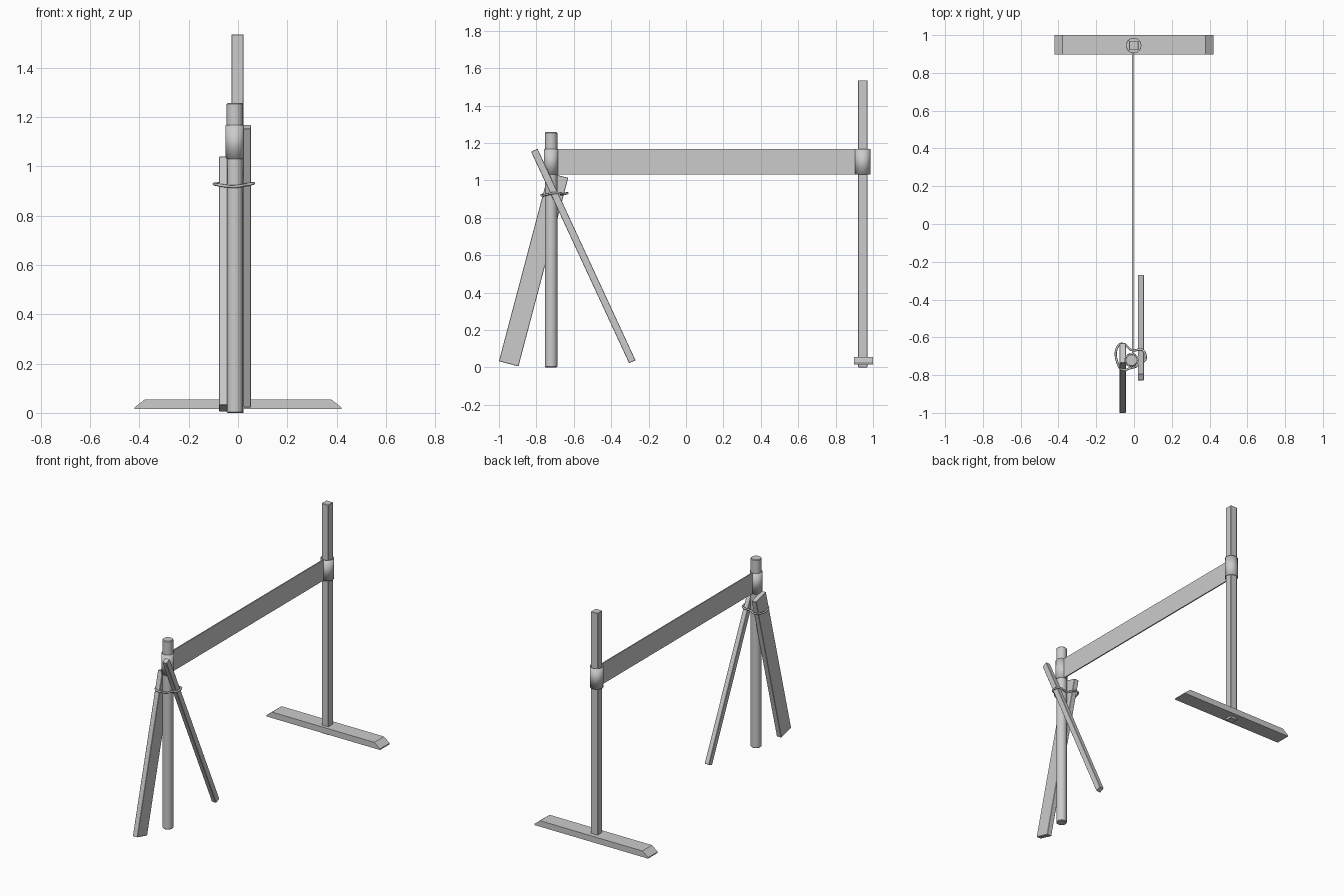
import bpy, bmesh, math
from mathutils import Vector, Matrix

if "Cube" in bpy.data.objects:
    bpy.data.objects.remove(bpy.data.objects["Cube"])


def finish(bm, name, smooth=False):
    bmesh.ops.recalc_face_normals(bm, faces=bm.faces)
    me = bpy.data.meshes.new(name)
    bm.to_mesh(me)
    bm.free()
    ob = bpy.data.objects.new(name, me)
    bpy.context.collection.objects.link(ob)
    if smooth:
        bpy.ops.object.select_all(action='DESELECT')
        ob.select_set(True)
        bpy.context.view_layer.objects.active = ob
        bpy.ops.object.shade_smooth_by_angle(angle=math.radians(35))
    return ob


def bevel(ob, width):
    m = ob.modifiers.new("soft_edges", 'BEVEL')
    m.width = width
    m.segments = 1
    m.limit_method = 'ANGLE'
    m.angle_limit = math.radians(50)
    return ob


def beam(name, start, end, size_x, size_w):
    """Rectangular timber running from start to end in the YZ plane."""
    a, b = Vector(start), Vector(end)
    d = b - a
    bm = bmesh.new()
    bmesh.ops.create_cube(bm, size=1)
    bmesh.ops.scale(bm, vec=(size_x, size_w, d.length), verts=bm.verts)
    rot = Matrix.Rotation(-math.atan2(d.y, d.z), 3, 'X')
    bmesh.ops.rotate(bm, matrix=rot, verts=bm.verts)
    bmesh.ops.translate(bm, vec=(a + b) / 2, verts=bm.verts)
    return bevel(finish(bm, name), 0.002)


def cylinder(name, x, y, z0, z1, r, capped=True):
    bm = bmesh.new()
    bmesh.ops.create_cone(bm, cap_ends=capped, segments=24, radius1=r, radius2=r, depth=z1 - z0)
    bmesh.ops.translate(bm, vec=(x, y, (z0 + z1) / 2), verts=bm.verts)
    return finish(bm, name, smooth=True)


FRONT = (-0.013, -0.721)   # round post axis
BACK = (-0.002, 0.945)     # square post axis
Z0, Z1 = 1.03, 1.168       # banner height range

# Posts
bevel(cylinder("round_post", *FRONT, 0, 1.258, 0.033), 0.004)
beam("square_post", (*BACK, 0), (*BACK, 1.535), 0.05, 0.05)

# Foot with sloping ends
bm = bmesh.new()
profile = [(-0.42, 0.015), (0.42, 0.015), (0.42, 0.022), (0.378, 0.055), (-0.378, 0.055), (-0.42, 0.022)]
face = bm.faces.new([bm.verts.new((x, 0.898, z)) for x, z in profile])
ext = bmesh.ops.extrude_face_region(bm, geom=[face])
bmesh.ops.translate(bm, vec=(0, 0.102, 0),
                    verts=[v for v in ext["geom"] if isinstance(v, bmesh.types.BMVert)])
finish(bm, "foot_board")

# Banner sheet and the sleeves that wrap the posts
for label, (x, y), r in (("front", FRONT, 0.038), ("back", BACK, 0.041)):
    ob = cylinder(label + "_sleeve", x, y, Z0, Z1, r, capped=False)
    m = ob.modifiers.new("cloth", 'SOLIDIFY')
    m.thickness = 0.003
zm = (Z0 + Z1) / 2
y0, y1 = FRONT[1] + 0.036, BACK[1] - 0.039
beam("banner_sheet", (-0.007, y0, zm), (-0.007, y1, zm), Z1 - Z0, 0.008)
sheet = bpy.data.objects["banner_sheet"]
sheet.modifiers.clear()
sheet.data.transform(Matrix.Translation((-0.007, (y0 + y1) / 2, zm))
                     @ Matrix.Rotation(math.pi / 2, 4, 'Y').to_4x4()
                     @ Matrix.Identity(4)
                     @ Matrix.Translation((0.007, -(y0 + y1) / 2, -zm)))
sheet.data.transform(Matrix.Identity(4))

# Leaning supports
beam("wide_brace", (-0.06, -0.948, 0.019), (-0.06, -0.682, 1.027), 0.034, 0.108)
beam("thin_brace", (0.036, -0.287, 0.03), (0.036, -0.811, 1.161), 0.032, 0.038)

# Rope lashing
cu = bpy.data.curves.new("rope_lashing", 'CURVE')
cu.dimensions = '3D'
cu.bevel_depth = 0.006
cu.bevel_resolution = 2
cu.resolution_u = 6
pts = [(-0.084, -0.745, .926), (-0.084, -0.645, .93), (-0.06, -0.634, .931), (-0.01, -0.668, .924),
       (0.045, -0.667, .93), (0.060, -0.69, .932), (0.058, -0.722, .93), (0.035, -0.732, .926),
       (0.014, -0.752, .922), (-0.02, -0.763, .918), (-0.06, -0.772, .922)]
sp = cu.splines.new('BEZIER')
sp.bezier_points.add(len(pts) - 1)
for bp, p in zip(sp.bezier_points, pts):
    bp.co = p
    bp.handle_left_type = bp.handle_right_type = 'AUTO'
sp.use_cyclic_u = True
rope = bpy.data.objects.new("rope_lashing", cu)
bpy.context.collection.objects.link(rope)
